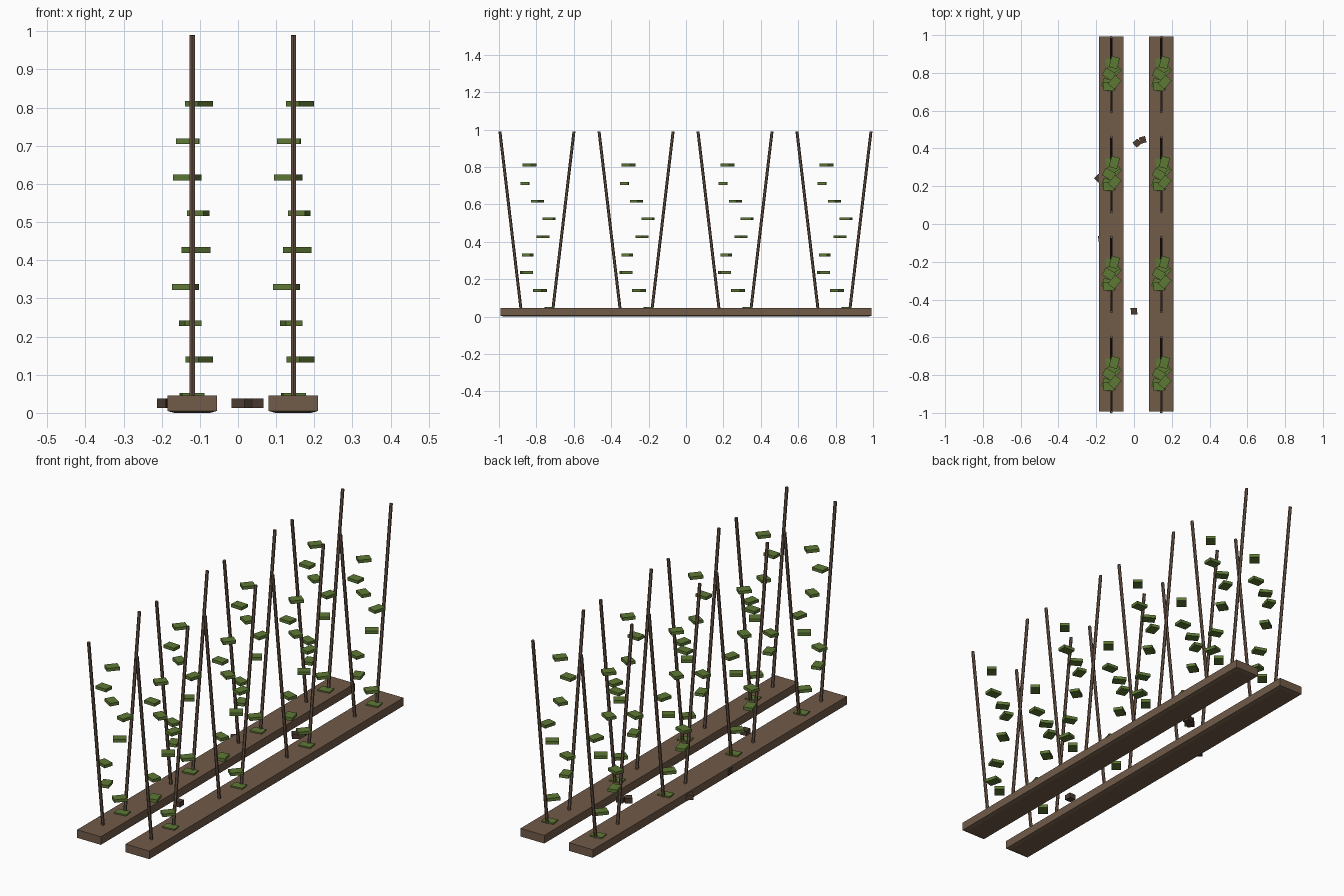
import bpy, bmesh, math
from mathutils import Vector, Matrix

if "Cube" in bpy.data.objects:
    bpy.data.objects.remove(bpy.data.objects["Cube"])


def material(name, rgb):
    m = bpy.data.materials.new(name)
    m.diffuse_color = (*rgb, 1)
    m.use_nodes = True
    m.node_tree.nodes["Principled BSDF"].inputs["Base Color"].default_value = m.diffuse_color
    return m


SOIL = material("soil brown", (0.165, 0.105, 0.066))
POLE = material("pole brown", (0.150, 0.095, 0.066))
CLOD = material("dark clod", (0.075, 0.045, 0.030))
LEAF = material("leaf green", (0.110, 0.190, 0.035))


def finish(name, bm, mat):
    bmesh.ops.recalc_face_normals(bm, faces=bm.faces[:])
    me = bpy.data.meshes.new(name)
    bm.to_mesh(me)
    bm.free()
    me.materials.append(mat)
    ob = bpy.data.objects.new(name, me)
    bpy.context.collection.objects.link(ob)
    return ob


def add_box(bm, centre, size, angle=0):
    m = (Matrix.Translation(centre) @ Matrix.Rotation(math.radians(angle), 4, 'Z')
         @ Matrix.Diagonal((*size, 1)))
    return bmesh.ops.create_cube(bm, size=1, matrix=m)["verts"]


def add_pole(bm, a, b, radius):
    a, b = Vector(a), Vector(b)
    d = b - a
    m = Matrix.Translation((a + b) / 2) @ d.to_track_quat('Z', 'Y').to_matrix().to_4x4()
    bmesh.ops.create_cone(bm, cap_ends=True, segments=6, radius1=radius,
                          radius2=radius, depth=d.length, matrix=m)


# x offset, y offset, z, turn of each leaf on a plant
LEAVES = [(0.0, 0.066, 0.044, 8), (0.0185, 0.017, 0.14, 50), (-0.005, -0.055, 0.235, -75),
          (-0.0175, -0.048, 0.33, -18), (0.01, 0.032, 0.427, 35), (0.016, 0.064, 0.523, 75),
          (-0.0135, 0.002, 0.617, -30), (-0.0115, -0.063, 0.712, -3), (0.0175, -0.04, 0.81, 50)]
ROWS = {"left": -0.12, "right": 0.145}
PLANTS = [-0.797, -0.267, 0.262, 0.791]

for side, x in ROWS.items():
    # raised bed with a slightly tapered underside
    bm = bmesh.new()
    add_box(bm, (x, 0, 0.025), (0.13, 1.985, 0.04))
    bottom = min(bm.faces, key=lambda f: f.calc_center_median().z)
    bmesh.ops.inset_region(bm, faces=[bottom], thickness=0.026)
    for v in bottom.verts:
        v.co.z = 0
    finish(side + "_soil_bed", bm, SOIL)

    # pairs of leaning poles
    bm = bmesh.new()
    for y in PLANTS:
        for s in (-1, 1):
            add_pole(bm, (x, y + s * 0.083, 0.02), (x, y + s * 0.198, 0.99), 0.0078)
    finish(side + "_poles", bm, POLE)

    # leaves climbing in a spiral
    bm = bmesh.new()
    for y in PLANTS:
        for dx, dy, z, a in LEAVES:
            add_box(bm, (x + dx, y + dy, z), (0.06, 0.045, 0.015), a)
    finish(side + "_leaves", bm, LEAF)

# loose clods of earth beside the beds
bm = bmesh.new()
for x, y, a in [(0.016, 0.428, 40), (0.046, 0.445, 15), (0.0, -0.462, 2),
                (-0.188, 0.243, 45), (-0.172, -0.078, 5)]:
    add_box(bm, (x, y, 0.025), (0.034, 0.034, 0.025), a)
finish("earth_clods", bm, CLOD)
